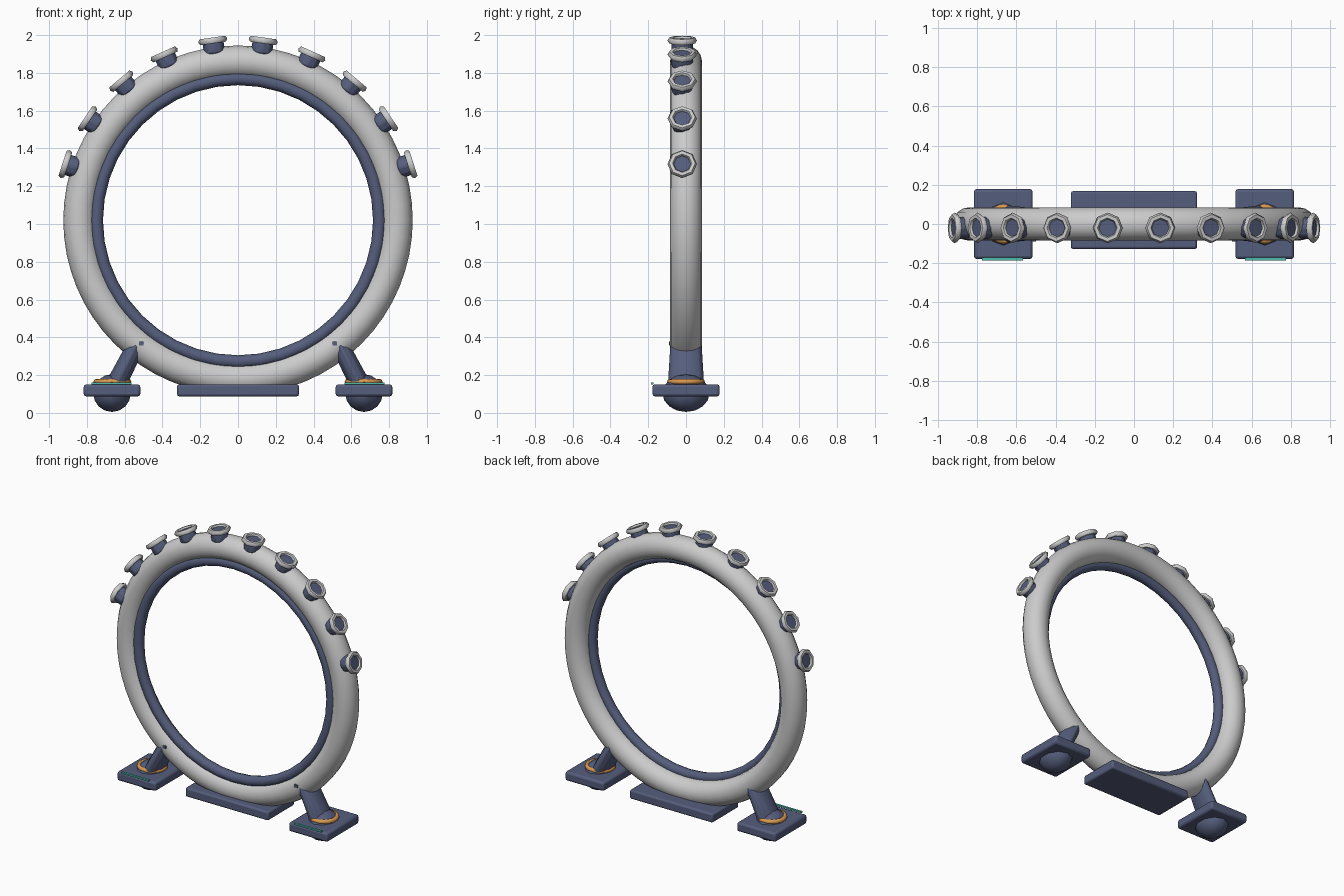
import bpy
from math import radians, sin, cos, pi
from mathutils import Vector

if "Cube" in bpy.data.objects:
    bpy.data.objects.remove(bpy.data.objects["Cube"])

CZ = 1.02  # height of the ring centre


def material(name, rgb):
    m = bpy.data.materials.new(name)
    m.diffuse_color = (*rgb, 1)
    m.use_nodes = True
    m.node_tree.nodes["Principled BSDF"].inputs["Base Color"].default_value = m.diffuse_color
    return m


navy = material("navy", (0.09, 0.11, 0.2))
orange = material("orange", (0.7, 0.32, 0.08))
teal = material("teal", (0.08, 0.5, 0.42))


def finish(name, mat=None, bevel=0, angle=40):
    o = bpy.context.object
    o.name = name
    if mat:
        o.data.materials.append(mat)
    bpy.ops.object.transform_apply(location=False, rotation=False, scale=True)
    if bevel:
        b = o.modifiers.new("bevel", "BEVEL")
        b.width = bevel
        b.segments = 2
    bpy.ops.object.shade_smooth_by_angle(angle=radians(angle))
    return o


def torus(name, loc, major, minor, seg, sides, rot=(0, 0, 0), mat=None):
    bpy.ops.mesh.primitive_torus_add(location=loc, rotation=rot, major_radius=major,
                                     minor_radius=minor, major_segments=seg, minor_segments=sides)
    return finish(name, mat, angle=60)


def box(name, loc, size, mat, bevel=0.0):
    bpy.ops.mesh.primitive_cube_add(size=1, location=loc)
    bpy.context.object.scale = size
    return finish(name, mat, bevel)


# Large hoop and its dark inner lining
torus("main_ring", (0, 0, CZ), 0.84, 0.085, 64, 16, (pi / 2, 0, 0))
torus("inner_ring", (0, -0.03, CZ), 0.75, 0.035, 40, 10, (pi / 2, 0, 0), navy)

# Ten sockets fanned over the top of the hoop
for i in range(10):
    a = radians(-72 + 16 * i)
    d = Vector((sin(a), 0, cos(a)))
    base = Vector((0, -0.02, CZ))
    bpy.ops.mesh.primitive_cylinder_add(vertices=8, radius=0.058, depth=0.075,
                                        location=base + d * 0.928, rotation=(0, a, 0))
    finish("socket_body", navy, 0.01)
    torus("socket_rim", base + d * 0.961, 0.06, 0.018, 8, 6, (0, a, 0))

# Base plate under the hoop
box("base_plate", (0, 0.02, 0.119), (0.645, 0.295, 0.064), navy, 0.012)

# Mirrored feet
for s in (-1, 1):
    x = s * 0.667
    box("foot_pad", (x, 0, 0.119), (0.3, 0.356, 0.064), navy, 0.014)
    # rounded stud under the pad
    bpy.ops.mesh.primitive_uv_sphere_add(segments=10, ring_count=8, location=(x, 0, 0.105))
    bpy.context.object.scale = (0.105, 0.125, 0.1)
    finish("foot_stud", navy)
    # slanted strut into the hoop
    lo, hi = Vector((s * 0.665, 0, 0.11)), Vector((s * 0.54, 0, 0.36))
    bpy.ops.mesh.primitive_cone_add(vertices=10, radius1=0.1, radius2=0.085,
                                    depth=(hi - lo).length, location=(lo + hi) / 2,
                                    rotation=(0, -s * radians(27), 0))
    bpy.context.object.scale = (0.58, 1, 1)
    finish("foot_strut", navy, 0.008)
    # orange collar, teal strip and small bolt
    torus("foot_collar", (s * 0.665, 0, 0.165), 0.085, 0.015, 20, 8, mat=orange)
    box("foot_light", (s * 0.67, -0.178, 0.155), (0.21, 0.014, 0.01), teal)
    box("strut_bolt", (s * 0.512, -0.08, 0.368), (0.025, 0.02, 0.02), navy)
